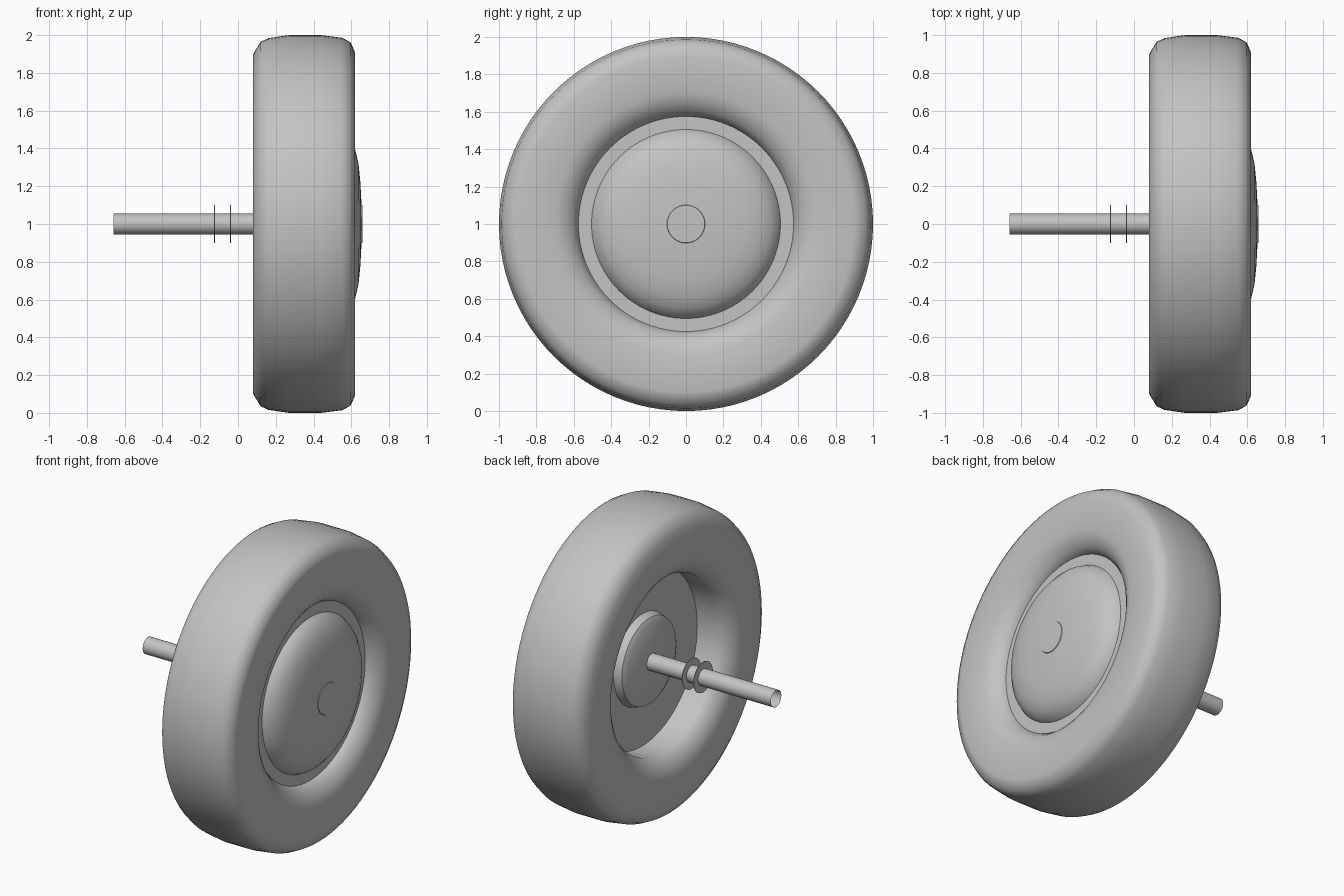
import bpy
import math

cube = bpy.data.objects.get("Cube")
if cube:
    bpy.data.objects.remove(cube, do_unlink=True)

grey = bpy.data.materials.new("plain grey")
grey.use_nodes = True
colour = (0.55, 0.55, 0.55, 1)
grey.diffuse_color = colour
grey.node_tree.nodes["Principled BSDF"].inputs["Base Color"].default_value = colour


def lathe(name, profile, sides=96, closed=False, angle=40):
    """Spin (x, radius) points about the axle line; radius 0 becomes one pole."""
    verts, rings, faces = [], [], []
    for x, r in profile:
        count = sides if r > 0 else 1
        rings.append([len(verts) + i % count for i in range(sides)])
        for i in range(count):
            a = math.tau * i / sides
            verts.append((x, r * math.cos(a), 1 + r * math.sin(a)))
    pairs = list(zip(rings, rings[1:]))
    if closed:
        pairs.append((rings[-1], rings[0]))
    for low, high in pairs:
        for i in range(sides):
            j = (i + 1) % sides
            loop = [low[i], low[j], high[j], high[i]]
            faces.append(list(dict.fromkeys(loop)))
    mesh = bpy.data.meshes.new(name)
    mesh.from_pydata(verts, [], faces)
    mesh.materials.append(grey)
    obj = bpy.data.objects.new(name, mesh)
    bpy.context.collection.objects.link(obj)
    bpy.ops.object.select_all(action="DESELECT")
    obj.select_set(True)
    bpy.context.view_layer.objects.active = obj
    bpy.ops.object.mode_set(mode="EDIT")
    bpy.ops.mesh.select_all(action="SELECT")
    bpy.ops.mesh.normals_make_consistent(inside=False)
    bpy.ops.object.mode_set(mode="OBJECT")
    bpy.ops.object.shade_smooth_by_angle(angle=math.radians(angle))
    return obj


# Tyre: tread, rounded shoulders, flat sidewalls and dished inner lips
lathe("tyre", [
    (0.08, 0.70), (0.08, 0.90), (0.12, 0.965), (0.16, 0.984), (0.27, 1.0),
    (0.44, 1.0), (0.55, 0.986), (0.595, 0.963), (0.615, 0.92), (0.62, 0.90),
    (0.62, 0.70), (0.60, 0.645), (0.57, 0.605), (0.53, 0.575),
    (0.17, 0.575), (0.13, 0.605), (0.10, 0.645)], closed=True, angle=50)

# Hub disc with a bevelled boss on its inner side
lathe("hub", [
    (0.25, 0), (0.25, 0.25), (0.27, 0.285), (0.32, 0.30),
    (0.32, 0.575), (0.53, 0.575), (0.53, 0)])

# Domed hub cap with a small raised centre
lathe("hub_cap", [
    (0.53, 0.505), (0.56, 0.49), (0.595, 0.45), (0.62, 0.395), (0.638, 0.32),
    (0.648, 0.22), (0.654, 0.102), (0.658, 0.10), (0.66, 0)])

# Hollow axle pin
lathe("axle", [(-0.66, 0.055), (0.26, 0.055)], sides=32)

# Two thin washers
for number, x in enumerate((-0.125, -0.04)):
    lathe(f"washer_{number + 1}", [
        (x - 0.002, 0.05), (x - 0.002, 0.1), (x + 0.002, 0.1), (x + 0.002, 0.05)],
        sides=48, closed=True)
